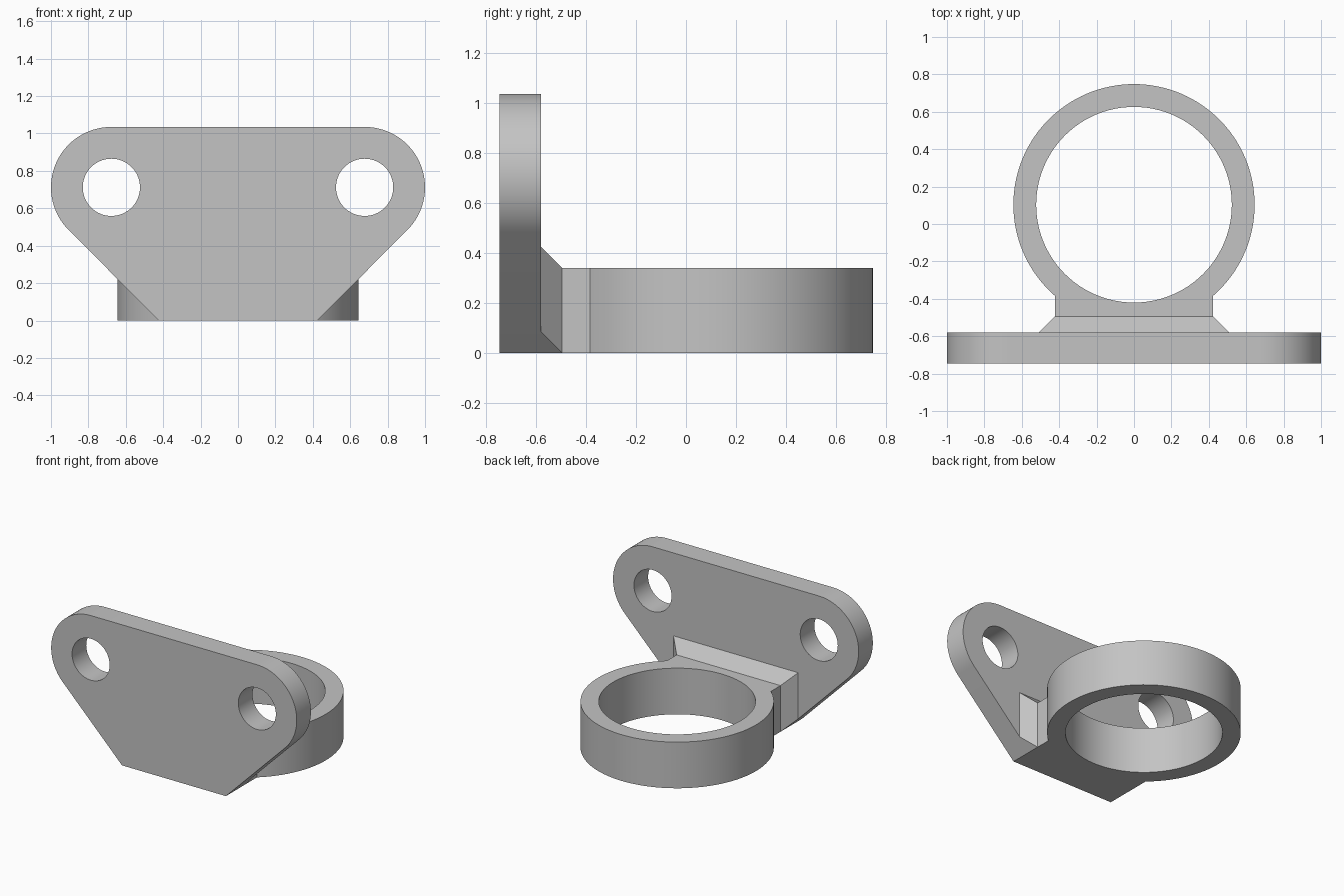
import bpy, bmesh
from math import cos, sin, radians, asin, degrees
from mathutils import Matrix, Vector

old = bpy.data.objects.get("Cube")
if old:
    bpy.data.objects.remove(old, do_unlink=True)

# Material
GREY = (0.55, 0.55, 0.55, 1)
grey = bpy.data.materials.new("plain grey")
grey.use_nodes = True
grey.diffuse_color = GREY
grey.node_tree.nodes["Principled BSDF"].inputs["Base Color"].default_value = GREY

# Main dimensions
PLATE_FRONT, PLATE_BACK = -0.745, -0.58
EAR_X, EAR_Z, EAR_R, BOLT_R = 0.677, 0.712, 0.323, 0.153
NECK_X, NECK_END, CHAMFER = 0.423, -0.495, 0.085
RING_Y, RING_R, BORE_R, RING_H = 0.103, 0.645, 0.523, 0.34


def arc(cx, cy, r, start, end, steps):
    angles = [radians(start + (end - start) * i / steps) for i in range(steps + 1)]
    return [(cx + r * cos(a), cy + r * sin(a)) for a in angles]


def circle(cx, cy, r, steps=96):
    return arc(cx, cy, r, 0, 360, steps)[:-1]


def finish(name, bm):
    bmesh.ops.recalc_face_normals(bm, faces=bm.faces)
    mesh = bpy.data.meshes.new(name)
    bm.to_mesh(mesh)
    bm.free()
    mesh.materials.append(grey)
    obj = bpy.data.objects.new(name, mesh)
    bpy.context.collection.objects.link(obj)
    bpy.ops.object.select_all(action="DESELECT")
    obj.select_set(True)
    bpy.context.view_layer.objects.active = obj
    bpy.ops.object.shade_smooth_by_angle(angle=radians(25))
    return obj


def extruded(name, loops, depth, matrix):
    """Extrude an outline with holes, then place it with a matrix."""
    curve = bpy.data.curves.new(name + " profile", "CURVE")
    curve.dimensions = "2D"
    curve.fill_mode = "BOTH"
    curve.extrude = depth / 2
    for loop in loops:
        spline = curve.splines.new("POLY")
        spline.points.add(len(loop) - 1)
        for point, (x, y) in zip(spline.points, loop):
            point.co = (x, y, 0, 1)
        spline.use_cyclic_u = True
    helper = bpy.data.objects.new(name + " profile", curve)
    bpy.context.collection.objects.link(helper)
    bpy.context.view_layer.update()
    solid = bpy.data.meshes.new_from_object(
        helper.evaluated_get(bpy.context.evaluated_depsgraph_get()))
    bm = bmesh.new()
    bm.from_mesh(solid)
    bpy.data.objects.remove(helper, do_unlink=True)
    bpy.data.curves.remove(curve)
    bpy.data.meshes.remove(solid)
    bmesh.ops.remove_doubles(bm, verts=bm.verts, dist=0.0001)
    bmesh.ops.dissolve_limit(bm, angle_limit=radians(0.5),
                             verts=bm.verts, edges=bm.edges)
    bmesh.ops.transform(bm, matrix=matrix, verts=bm.verts)
    return finish(name, bm)


# Mounting plate: rounded ears, sloping lower sides and two bolt holes
right_side = [(NECK_X, 0)] + arc(EAR_X, EAR_Z, EAR_R, -45, 90, 36)
outline = right_side + [(-x, z) for x, z in reversed(right_side)]
holes = [circle(s * EAR_X, EAR_Z, BOLT_R, 64) for s in (1, -1)]
extruded("mounting_plate", [outline] + holes, PLATE_BACK - PLATE_FRONT,
         Matrix.Translation((0, (PLATE_FRONT + PLATE_BACK) / 2, 0))
         @ Matrix.Rotation(radians(90), 4, "X"))

# Clamp ring with its straight neck
half = degrees(asin(NECK_X / RING_R))
outline = arc(0, RING_Y, RING_R, -90 + half, 270 - half, 96)
outline += [(-NECK_X, NECK_END), (NECK_X, NECK_END)]
extruded("ring_and_neck", [outline, circle(0, RING_Y, BORE_R)], RING_H,
         Matrix.Translation((0, 0, RING_H / 2)))

# Chamfered flare joining the neck to the plate, trimmed to the plate slope
bm = bmesh.new()
wide, tall = NECK_X + CHAMFER, RING_H + CHAMFER
for s in (1, -1):
    for x, y, z in [(NECK_X, NECK_END, 0), (NECK_X, NECK_END, RING_H),
                    (NECK_X, PLATE_BACK, 0), (wide, PLATE_BACK, CHAMFER),
                    (wide, PLATE_BACK, tall)]:
        bm.verts.new(Vector((s * x, y, z)))
bmesh.ops.convex_hull(bm, input=bm.verts)
bmesh.ops.dissolve_limit(bm, angle_limit=radians(0.5),
                         verts=bm.verts, edges=bm.edges)
finish("neck_flare", bm)
